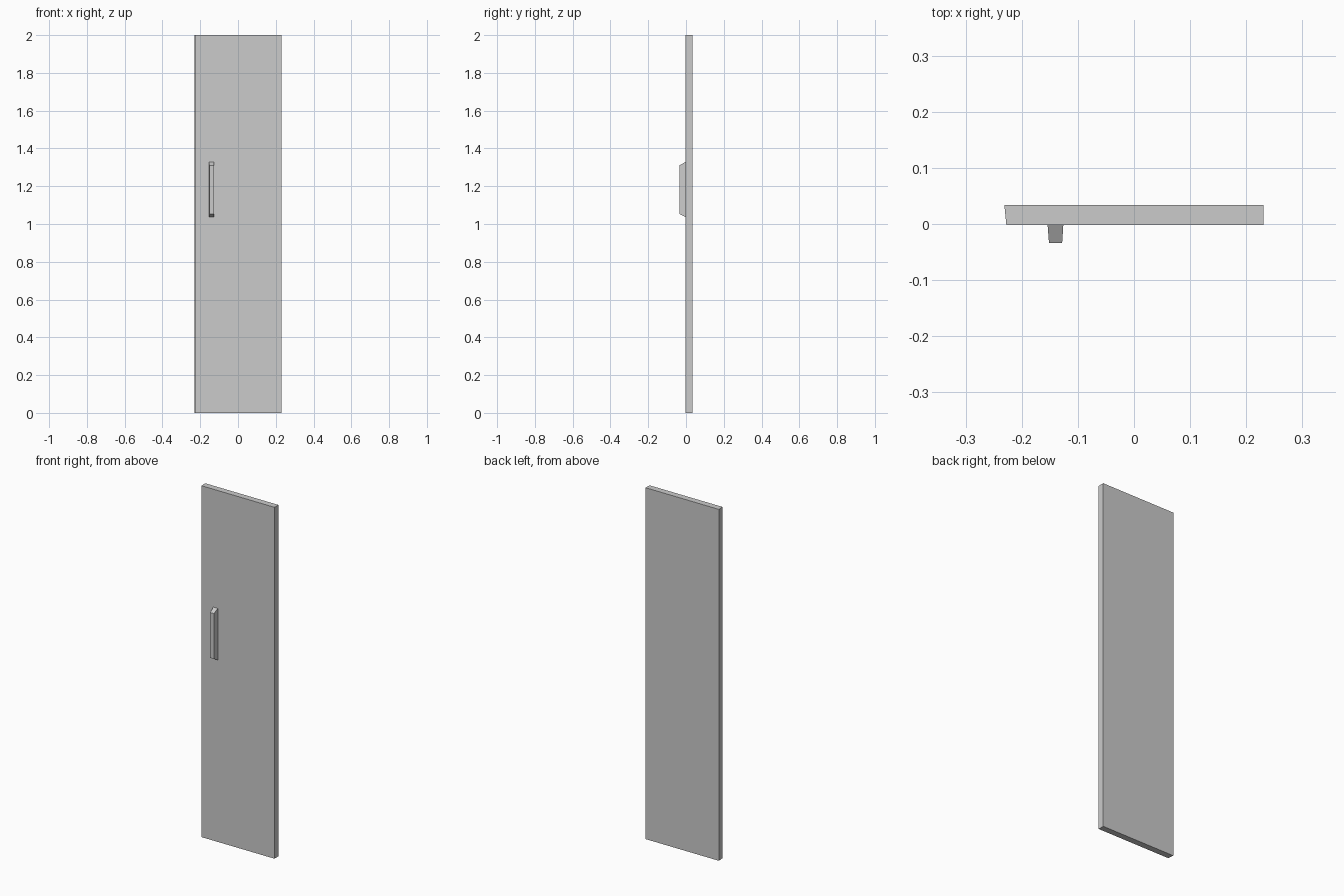
import bpy, bmesh

if "Cube" in bpy.data.objects:
    bpy.data.objects.remove(bpy.data.objects["Cube"])


def frustum(name, front, back, y_front, y_back):
    """Solid between two rectangles (x0, x1, z0, z1) facing along y."""
    bm = bmesh.new()
    rings = []
    for (x0, x1, z0, z1), y in ((front, y_front), (back, y_back)):
        rings.append([bm.verts.new((x, y, z))
                      for x, z in ((x0, z0), (x1, z0), (x1, z1), (x0, z1))])
    a, b = rings
    bm.faces.new(a)
    bm.faces.new(b[::-1])
    for i in range(4):
        j = (i + 1) % 4
        bm.faces.new((a[j], a[i], b[i], b[j]))
    bmesh.ops.recalc_face_normals(bm, faces=bm.faces)
    mesh = bpy.data.meshes.new(name)
    bm.to_mesh(mesh)
    bm.free()
    obj = bpy.data.objects.new(name, mesh)
    bpy.context.collection.objects.link(obj)
    return obj


FACE_Y = -0.002  # front plane of the door

# Door leaf with a slightly slanted opening edge
frustum("door_panel", (-0.2275, 0.231, 0, 2), (-0.231, 0.231, 0, 2), FACE_Y, 0.0335)

# Tapered pull handle on the front
frustum("handle", (-0.1515, -0.128, 1.053, 1.311), (-0.154, -0.126, 1.036, 1.329),
        -0.0335, FACE_Y)
